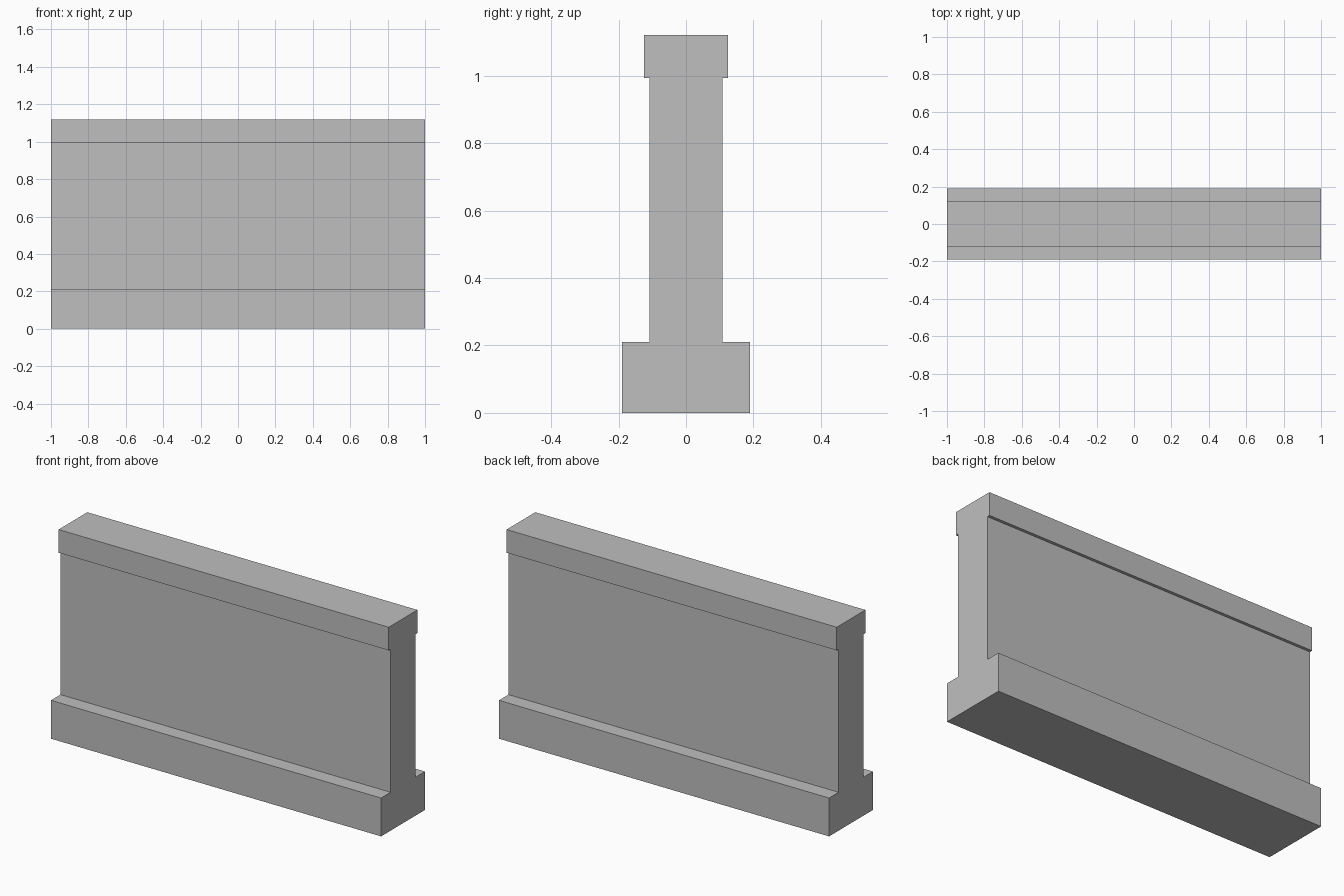
import bpy
import bmesh

default = bpy.data.objects.get("Cube")
if default:
    bpy.data.objects.remove(default, do_unlink=True)

# Plain grey
grey = bpy.data.materials.new("plain_grey")
grey.use_nodes = True
colour = (0.52, 0.52, 0.52, 1)
grey.diffuse_color = colour
grey.node_tree.nodes["Principled BSDF"].inputs["Base Color"].default_value = colour

# Half cross-section (y, z): wide footing, thin panel, overhanging coping
half = [(0.19, 0), (0.19, 0.21), (0.108, 0.21),
        (0.108, 0.993), (0.124, 0.993), (0.124, 1.12)]
profile = half + [(-y, z) for y, z in reversed(half)]

# Sweep the mirrored section along x
bm = bmesh.new()
end = bm.faces.new([bm.verts.new((-1, y, z)) for y, z in profile])
swept = bmesh.ops.extrude_face_region(bm, geom=[end], use_keep_orig=True)["geom"]
bmesh.ops.translate(bm, vec=(2, 0, 0),
                    verts=[v for v in swept if isinstance(v, bmesh.types.BMVert)])
bmesh.ops.recalc_face_normals(bm, faces=bm.faces)

mesh = bpy.data.meshes.new("wall_section")
bm.to_mesh(mesh)
bm.free()
mesh.materials.append(grey)
wall = bpy.data.objects.new("wall_section", mesh)
bpy.context.collection.objects.link(wall)
